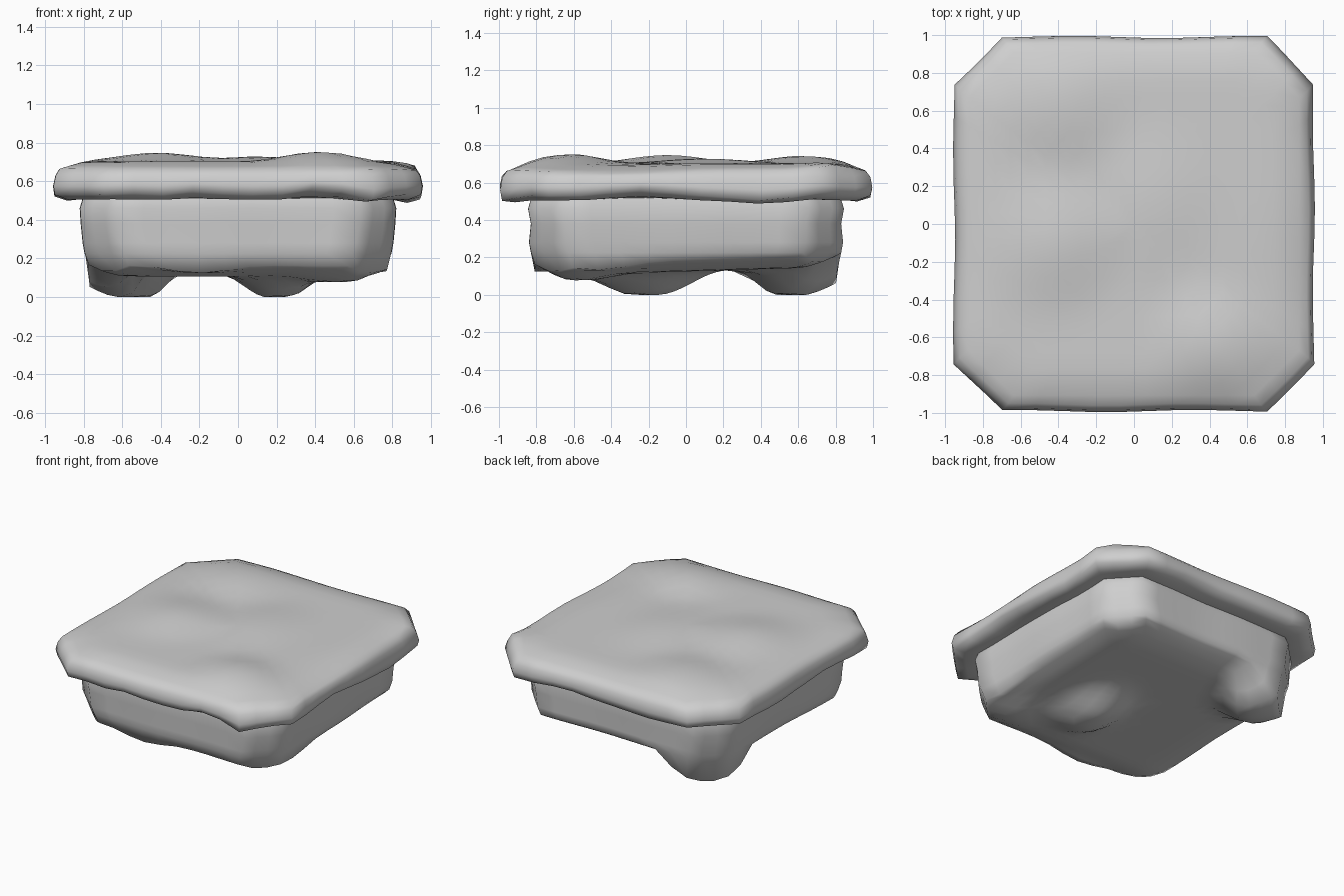
import bpy, bmesh, math

if "Cube" in bpy.data.objects:
    bpy.data.objects.remove(bpy.data.objects["Cube"])

stone = bpy.data.materials.new("grey stone")
stone.diffuse_color = (0.62, 0.62, 0.62, 1)
stone.use_nodes = True
stone.node_tree.nodes["Principled BSDF"].inputs["Base Color"].default_value = stone.diffuse_color


def bump(x, y, cx, cy, rx, ry, flat=0.4):
    """Soft mound, 1 in its flat middle and 0 outside its radius."""
    d = math.hypot((x - cx) / rx, (y - cy) / ry)
    t = min(max((1 - d) / (1 - flat), 0), 1)
    return t * t * (3 - 2 * t)


def underside(x, y):
    # sagging belly with two stubby feet and one low lump
    rim = min(max(abs(x) / 0.78, abs(y) / 0.81), 1)
    z = 0.125 + 0.03 * y + 0.065 * max(0, (rim - 0.75) / 0.25) ** 1.5
    z -= 0.122 * bump(x, y, 0.2, -0.2, 0.30, 0.42, 0.15)
    z -= 0.15 * bump(x, y, -0.62, 0.64, 0.36, 0.36, 0.45)
    z -= 0.03 * bump(x, y, 0.5, -0.56, 0.32, 0.28, 0.2)
    z -= 0.045 * bump(x, y, -0.2, -0.84, 0.35, 0.15, 0)
    z -= 0.04 * bump(x, y, 0.8, -0.45, 0.15, 0.35, 0)
    return max(z, 0)


def top_surface(x, y):
    # uneven slab top: three mounds, falling off at the rim
    rim = min(max(abs(x) / 0.93, abs(y) / 0.96, (abs(x) + abs(y)) / 1.65), 1)
    z = 0.703 - 0.043 * max(0, (rim - 0.82) / 0.18) ** 1.5
    z += 0.04 * bump(x, y, -0.42, 0.62, 0.45, 0.4, 0)
    z += 0.045 * bump(x, y, -0.42, -0.1, 0.45, 0.45, 0)
    z += 0.05 * bump(x, y, 0.42, -0.62, 0.4, 0.36, 0)
    z += 0.025 * bump(x, y, 0.1, 0.1, 0.4, 0.5, 0)
    z += 0.03 * bump(x, y, 0.85, 0.8, 0.25, 0.25, 0)
    return z - 0.015 * bump(x, y, 0.9, -0.4, 0.4, 0.6, 0)


# waves along the slab's lower lip: x, y, radius, height
LIP = [(0.43, -1, 0.25, 0.035), (0.72, -1, 0.2, -0.03), (-0.2, -1, 0.2, 0.02),
       (-0.6, -1, 0.15, 0.012), (0.95, -0.24, 0.35, 0.03), (0.95, 0.4, 0.3, -0.025),
       (0.95, 0.75, 0.2, 0.015), (-0.95, -0.3, 0.3, 0.02), (-0.95, 0.3, 0.3, -0.01),
       (0.3, 1, 0.3, 0.02), (-0.4, 1, 0.3, -0.01)]


def lip(x, y):
    return sum(h * bump(x, y, cx, cy, r, r, 0) for cx, cy, r, h in LIP)


def outline(sx, sy, c, steps=9):
    """Chamfered rectangle, counter-clockwise."""
    corners = [(sx - c, -sy), (sx, -sy + c), (sx, sy - c), (sx - c, sy),
               (-sx + c, sy), (-sx, sy - c), (-sx, -sy + c), (-sx + c, -sy)]
    pts = []
    for i, (x0, y0) in enumerate(corners):
        x1, y1 = corners[(i + 1) % 8]
        n = 3 if i % 2 == 0 else steps
        pts += [(x0 + (x1 - x0) * k / n, y0 + (y1 - y0) * k / n) for k in range(n)]
    return pts


def loft(name, rings, cap):
    """Skin rings (half x, half y, chamfer, height, wave); close the end with a cap surface."""
    bm = bmesh.new()
    rows = []
    for sx, sy, c, z, wave in rings:
        row = []
        for x, y in outline(sx, sy, c):
            k = 1 + 0.006 * math.sin(7 * math.atan2(y, x) + 1)
            h = cap(x, y) if z is None else z + wave * lip(x, y)
            row.append(bm.verts.new((x * k, y * k, h)))
        rows.append(row)
    # concentric rows across the cap
    sx, sy, c = rings[-1][:3]
    for s in (0.95, 0.88, 0.8, 0.71, 0.61, 0.51, 0.41, 0.31, 0.2, 0.1):
        rows.append([bm.verts.new((x * s, y * s, cap(x * s, y * s)))
                     for x, y in outline(sx, sy, c)])
    for a, b in zip(rows, rows[1:]):
        for i in range(len(a)):
            j = (i + 1) % len(a)
            bm.faces.new((a[i], a[j], b[j], b[i]))
    mid = bm.verts.new((0, 0, cap(0, 0)))
    last = rows[-1]
    for i in range(len(last)):
        bm.faces.new((last[i], last[(i + 1) % len(last)], mid))
    if cap is underside:
        bmesh.ops.reverse_faces(bm, faces=bm.faces[:])
    for f in bm.faces:
        f.smooth = True
    me = bpy.data.meshes.new(name)
    bm.to_mesh(me)
    bm.free()
    me.materials.append(stone)
    ob = bpy.data.objects.new(name, me)
    bpy.context.collection.objects.link(ob)
    return ob


# body with its feet, open where it meets the slab
loft("stone_body", [
    (0.80, 0.825, 0.18, 0.51, 0.5),
    (0.815, 0.84, 0.18, 0.46, 0),
    (0.81, 0.825, 0.18, 0.38, 0),
    (0.80, 0.835, 0.19, 0.28, 0),
    (0.79, 0.825, 0.20, 0.225, 0),
    (0.77, 0.805, 0.20, None, 0),
], underside)

# overhanging top slab
loft("top_slab", [
    (0.80, 0.825, 0.18, 0.51, 0.5),
    (0.88, 0.91, 0.22, 0.505, 0.8),
    (0.945, 0.98, 0.25, 0.53, 1),
    (0.952, 0.99, 0.25, 0.575, 0.6),
    (0.94, 0.98, 0.25, 0.63, 0.2),
    (0.92, 0.955, 0.25, None, 0),
], top_surface)
